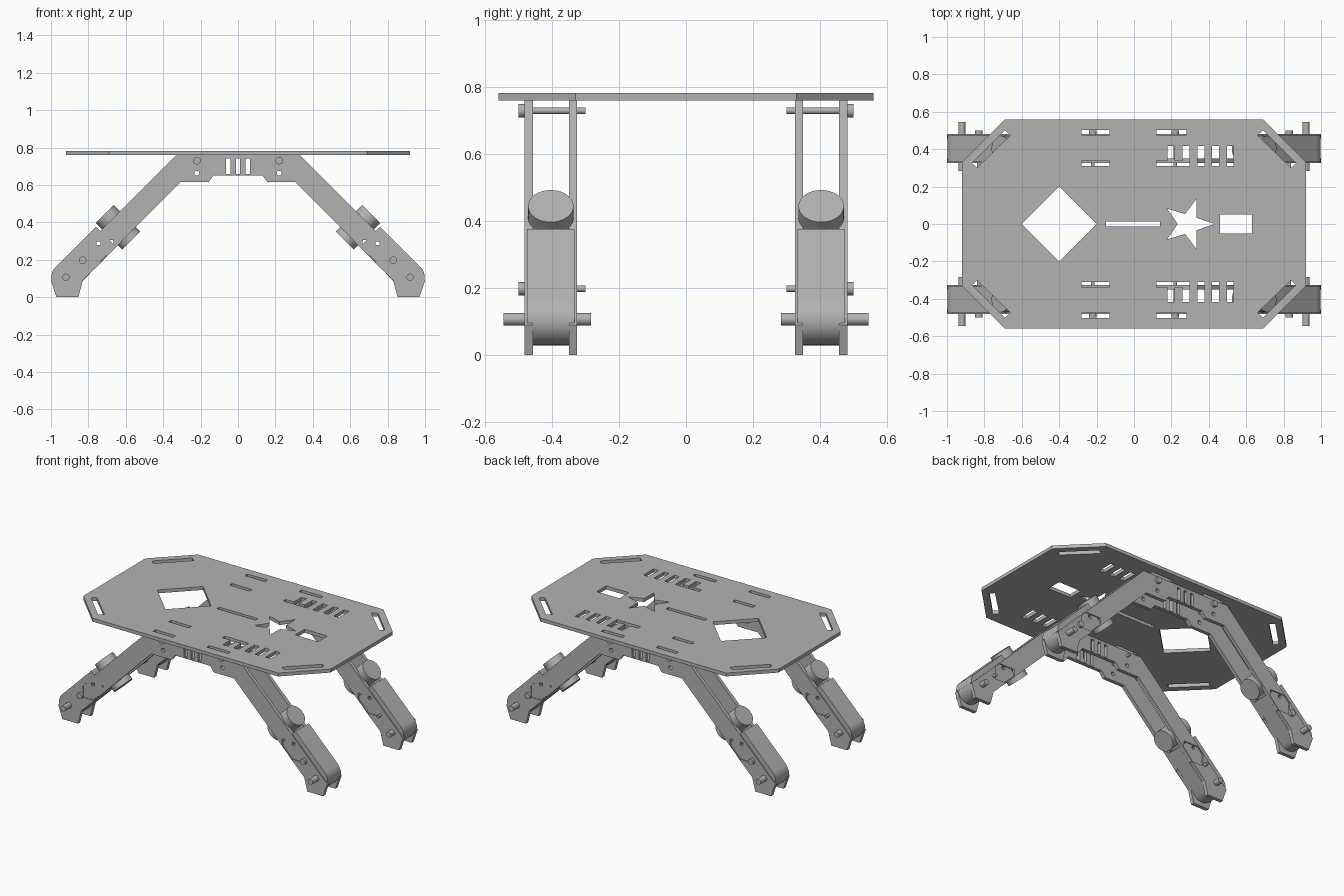
import bpy, bmesh
from math import radians, sin, cos, pi, sqrt
from mathutils import Matrix

if "Cube" in bpy.data.objects:
    bpy.data.objects.remove(bpy.data.objects["Cube"])

# One plain grey for the whole frame
grey = bpy.data.materials.new("plain_grey")
grey.use_nodes = True
grey.diffuse_color = (0.45, 0.45, 0.45, 1)
grey.node_tree.nodes["Principled BSDF"].inputs["Base Color"].default_value = (0.45, 0.45, 0.45, 1)


def finish(name, mesh, smooth=False):
    mesh.materials.clear()
    mesh.materials.append(grey)
    obj = bpy.data.objects.new(name, mesh)
    bpy.context.collection.objects.link(obj)
    if smooth:
        bpy.ops.object.select_all(action='DESELECT')
        obj.select_set(True)
        bpy.context.view_layer.objects.active = obj
        bpy.ops.object.shade_smooth_by_angle(angle=radians(35))
    return obj


def sheet(name, loops, thickness, matrix, smooth=False):
    """Flat part: first loop is the outline, the others are holes."""
    curve = bpy.data.curves.new(name, 'CURVE')
    curve.dimensions = '2D'
    curve.fill_mode = 'BOTH'
    curve.extrude = thickness / 2
    for loop in loops:
        spline = curve.splines.new('POLY')
        spline.points.add(len(loop) - 1)
        for point, (a, b) in zip(spline.points, loop):
            point.co = (a, b, 0, 1)
        spline.use_cyclic_u = True
    temp = bpy.data.objects.new("temp", curve)
    bpy.context.collection.objects.link(temp)
    bpy.context.view_layer.update()
    graph = bpy.context.evaluated_depsgraph_get()
    mesh = bpy.data.meshes.new_from_object(temp.evaluated_get(graph))
    bpy.data.objects.remove(temp)
    bm = bmesh.new()
    bm.from_mesh(mesh)
    bmesh.ops.transform(bm, matrix=matrix, verts=bm.verts)
    bmesh.ops.remove_doubles(bm, verts=bm.verts, dist=0.0001)
    bmesh.ops.recalc_face_normals(bm, faces=bm.faces)
    for face in bm.faces:
        face.smooth = False
    bm.to_mesh(mesh)
    bm.free()
    mesh.name = name
    return finish(name, mesh, smooth)


def upright(y):
    """Stand a flat part up in the xz plane at depth y."""
    return Matrix.Translation((0, y, 0)) @ Matrix.Rotation(pi / 2, 4, 'X')


def rod(name, radius, length, matrix):
    bm = bmesh.new()
    bmesh.ops.create_cone(bm, cap_ends=True, segments=32, radius1=radius,
                          radius2=radius, depth=length, matrix=matrix)
    mesh = bpy.data.meshes.new(name)
    bm.to_mesh(mesh)
    bm.free()
    return finish(name, mesh, True)


def pin(name, x, z, y0, y1, radius):
    rod(name, radius, abs(y1 - y0),
        Matrix.Translation((x, (y0 + y1) / 2, z)) @ Matrix.Rotation(pi / 2, 4, 'X'))


def rect(x0, x1, y0, y1):
    return [(x0, y0), (x1, y0), (x1, y1), (x0, y1)]


def ring(x, y, r, n=20):
    return [(x + r * cos(2 * pi * i / n), y + r * sin(2 * pi * i / n)) for i in range(n)]


def flip(loop, sx=1, sy=1):
    return [(sx * a, sy * b) for a, b in loop]


PIN_X, PIN_Z = -0.92, 0.107


def along(t, o):
    """Point at distance t up the sloping leg, o out from its centre line."""
    return (PIN_X + (t - o) / sqrt(2), PIN_Z + (t + o) / sqrt(2))


def foot_arc(r, start, end, n=16):
    angles = [radians(start + (end - start) * i / n) for i in range(n + 1)]
    return [(PIN_X + r * cos(a), PIN_Z + r * sin(a)) for a in angles]


# Deck with its cut-outs
quarter = [(0.69, 0.56), (0.92, 0.33)]
outline = (quarter + flip(quarter[::-1], 1, -1) + flip(quarter, -1, -1)
           + flip(quarter[::-1], -1, 1))
star = []
for i in range(10):
    r = 0.14 if i % 2 == 0 else 0.056
    star.append((0.29 + r * cos(i * pi / 5), r * sin(i * pi / 5)))
holes = [ring(-0.4, 0, 0.2, 4), rect(-0.15, 0.14, -0.013, 0.013), star,
         rect(0.46, 0.63, -0.05, 0.05)]
corner_slot = [(0.66, 0.475), (0.69, 0.50), (0.865, 0.325), (0.84, 0.30)]
comb = [(0.12, 0.31), (0.297, 0.31), (0.297, 0.417), (0.26, 0.417), (0.26, 0.337),
        (0.217, 0.337), (0.217, 0.417), (0.18, 0.417), (0.18, 0.337), (0.12, 0.337)]
for sy in (-1, 1):
    holes += [flip(corner_slot, sx, sy) for sx in (-1, 1)]
    side = [comb, rect(-0.28, -0.13, 0.31, 0.337), rect(-0.28, -0.13, 0.476, 0.503),
            rect(0.12, 0.28, 0.476, 0.503)]
    side += [rect(x, x + 0.037, 0.31, 0.417) for x in (0.34, 0.418, 0.496)]
    holes += [flip(loop, 1, sy) for loop in side]
sheet("deck", [outline] + holes, 0.023, Matrix.Translation((0, 0, 0.7715)))

# Arched side plate outline, left half then mirrored
half = [(-0.13, 0.652), (-0.158, 0.615), (-0.307, 0.615), (-0.83, 0.09), (-0.853, 0),
        (-0.97, 0), (-1.0, 0.09), (-0.33, 0.76)]
arch = half + flip(half[::-1], -1)
notch = [(-0.815, 0.267), (-0.815, 0.187), (-0.73, 0.187), (-0.666, 0.262),
         (-0.666, 0.305), (-0.778, 0.305)]
plate_holes = [rect(x - 0.011, x + 0.011, 0.658, 0.743) for x in (-0.052, 0, 0.052)]
for sx in (-1, 1):
    plate_holes += [flip(notch, sx), ring(sx * 0.22, 0.663, 0.013)]

# Leg sleeves: a wide shell over a round-ended core, both drilled
shell = foot_arc(0.078, 135, 188) + [along(0, -0.04), along(0.06, -0.07),
                                     along(0.304, -0.07), along(0.304, 0.078)]
core = foot_arc(0.078, 135, 315) + [along(0.304, -0.075), along(0.304, 0.078)]
drill = rect(-0.756, -0.736, 0.279, 0.299)

for sy, end in ((-1, "front"), (1, "back")):
    for y, place in ((0.338, "inner"), (0.47, "outer")):
        sheet(f"{end}_{place}_plate", [arch] + plate_holes, 0.024, upright(sy * y))
    for sx, hand in ((-1, "right"), (1, "left")):
        tag = f"{end}_{hand}"
        mid = sy * 0.404
        sheet(tag + "_sleeve", [flip(shell, sx), flip(drill, sx)], 0.143,
              upright(mid), True)
        sheet(tag + "_foot_core", [flip(core, sx), flip(drill, sx)], 0.112,
              upright(mid), True)
        # Round motor body lying along the leg
        x, z = along(0.385, -0.008)
        rod(tag + "_motor", 0.068, 0.202, Matrix.Translation((-sx * x * -1, mid, z))
            @ Matrix.Rotation(-sx * pi / 4, 4, 'Y'))
        # Axle and headed bolts
        pin(tag + "_axle", sx * 0.92, PIN_Z, sy * 0.284, sy * 0.546, 0.019)
        for part, bx, bz in (("_knee_bolt", 0.83, 0.198), ("_top_bolt", 0.22, 0.73)):
            pin(tag + part, sx * bx, bz, sy * 0.30, sy * 0.49, 0.01)
            pin(tag + part + "_head", sx * bx, bz, sy * 0.482, sy * 0.50, 0.02)
